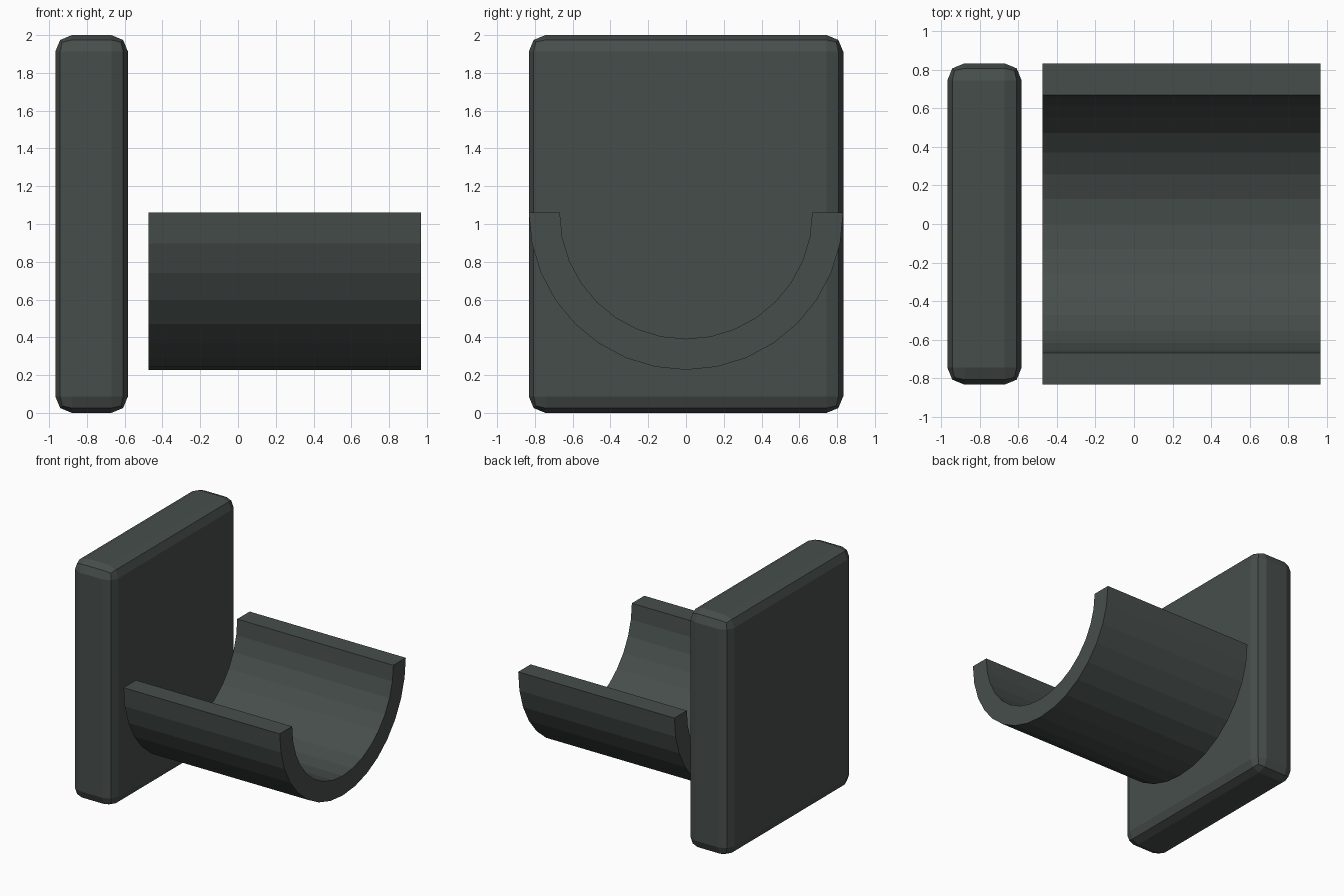
import bpy, bmesh, math

if "Cube" in bpy.data.objects:
    bpy.data.objects.remove(bpy.data.objects["Cube"])

mat = bpy.data.materials.new("dark_grey_green")
mat.diffuse_color = (0.062, 0.076, 0.070, 1)
mat.use_nodes = True
mat.node_tree.nodes["Principled BSDF"].inputs["Base Color"].default_value = mat.diffuse_color


def make_object(name, bm):
    bmesh.ops.recalc_face_normals(bm, faces=bm.faces)
    mesh = bpy.data.meshes.new(name)
    bm.to_mesh(mesh)
    bm.free()
    mesh.materials.append(mat)
    obj = bpy.data.objects.new(name, mesh)
    bpy.context.collection.objects.link(obj)
    return obj


# Upright plate with rounded edges
bm = bmesh.new()
bmesh.ops.create_cube(bm, size=1)
bmesh.ops.scale(bm, vec=(0.385, 1.665, 2.0), verts=bm.verts)
bmesh.ops.translate(bm, vec=(-0.775, 0, 1.0), verts=bm.verts)
plate = make_object("back_plate", bm)
bevel = plate.modifiers.new("rounded_edges", 'BEVEL')
bevel.width = 0.088
bevel.segments = 2

# Half-pipe trough: closed U profile extruded along x
X0, X1, CENTRE_Z = -0.475, 0.968, 1.06
OUTER, INNER, SIDES = 0.832, 0.668, 16


def arc(radius):
    angles = [math.pi * (1 + i / SIDES) for i in range(SIDES + 1)]
    return [(X0, radius * math.cos(a), CENTRE_Z + radius * math.sin(a)) for a in angles]


bm = bmesh.new()
outer = [bm.verts.new(p) for p in arc(OUTER)]
inner = [bm.verts.new(p) for p in arc(INNER)]
for i in range(SIDES):
    bm.faces.new((outer[i], outer[i + 1], inner[i + 1], inner[i]))
ext = bmesh.ops.extrude_face_region(bm, geom=bm.faces[:], use_keep_orig=True)
moved = [g for g in ext["geom"] if isinstance(g, bmesh.types.BMVert)]
bmesh.ops.translate(bm, vec=(X1 - X0, 0, 0), verts=moved)
make_object("trough", bm)
